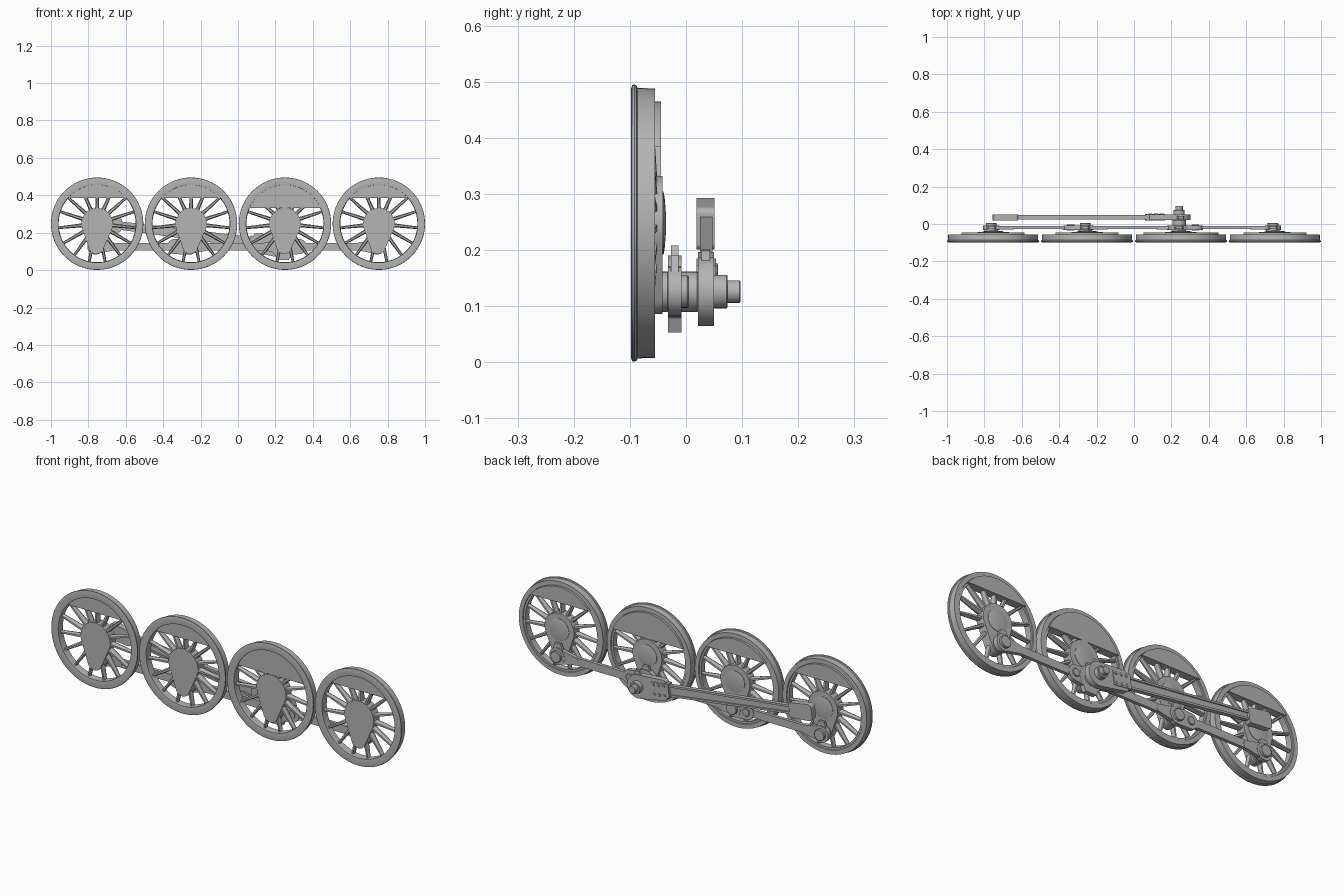
import bpy, bmesh, math
from mathutils import Vector
from mathutils.geometry import convex_hull_2d

if "Cube" in bpy.data.objects:
    bpy.data.objects.remove(bpy.data.objects["Cube"])

steel = bpy.data.materials.new("steel_grey")
steel.diffuse_color = (0.46, 0.46, 0.46, 1)
steel.use_nodes = True
steel.node_tree.nodes["Principled BSDF"].inputs["Base Color"].default_value = steel.diffuse_color


def finish(name, bm, smooth=0):
    bmesh.ops.recalc_face_normals(bm, faces=bm.faces)
    me = bpy.data.meshes.new(name)
    bm.to_mesh(me)
    bm.free()
    me.materials.append(steel)
    ob = bpy.data.objects.new(name, me)
    bpy.context.collection.objects.link(ob)
    if smooth:
        bpy.ops.object.select_all(action='DESELECT')
        ob.select_set(True)
        bpy.context.view_layer.objects.active = ob
        bpy.ops.object.shade_smooth_by_angle(angle=math.radians(smooth))
    return ob


def add_prism(bm, pts, y0, y1):
    """Extrude an x/z outline from y0 to y1."""
    a = [bm.verts.new((x, y0, z)) for x, z in pts]
    b = [bm.verts.new((x, y1, z)) for x, z in pts]
    bm.faces.new(a)
    bm.faces.new(b[::-1])
    for i in range(len(a)):
        j = (i + 1) % len(a)
        bm.faces.new((a[i], a[j], b[j], b[i]))


def prism(name, pts, y0, y1, smooth=0):
    bm = bmesh.new()
    add_prism(bm, pts, y0, y1)
    return finish(name, bm, smooth)


def hull(*circles, n=32):
    """Convex outline around circles (x, z, radius)."""
    pts = [Vector((x + r * math.cos(math.tau * i / n), z + r * math.sin(math.tau * i / n)))
           for x, z, r in circles for i in range(n)]
    return [pts[i][:] for i in convex_hull_2d(pts)]


def lathe(name, x, z, profile, n=32, closed=False, smooth=30):
    """Revolve (radius, y) points about the y axis through x, z."""
    bm = bmesh.new()
    rings = [[bm.verts.new((x + r * math.cos(math.tau * i / n), y, z + r * math.sin(math.tau * i / n)))
              for i in range(n)] for r, y in profile]
    for k in range(len(rings) if closed else len(rings) - 1):
        a, b = rings[k], rings[(k + 1) % len(rings)]
        for i in range(n):
            j = (i + 1) % n
            bm.faces.new((a[i], a[j], b[j], b[i]))
    if not closed:
        bm.faces.new(rings[0])
        bm.faces.new(rings[-1])
    return finish(name, bm, smooth)


def pin(name, x, z, r, y0, y1):
    c = 0.002
    return lathe(name, x, z, [(r, y0), (r, y1 - c), (r - c, y1)], n=24)


CZ, PZ, DX = 0.248, 0.126, -0.01       # axle height, crank pin height, pin x offset
WHEELS = [-0.753, -0.251, 0.251, 0.753]
PINS = [x + DX for x in WHEELS]

for k, wx in enumerate(WHEELS):
    n, px, main = k + 1, PINS[k], k == 2
    # tyre with flange on the inner side
    lathe(f"wheel_rim_{n}", wx, CZ,
          [(0.208, -0.094), (0.240, -0.098), (0.246, -0.096), (0.247, -0.092), (0.245, -0.088),
           (0.241, -0.086), (0.240, -0.055), (0.218, -0.055), (0.216, -0.058), (0.206, -0.058)],
          n=64, closed=True)
    # fifteen tapered spokes, one straight up
    bm = bmesh.new()
    for s in range(15):
        a = math.pi / 2 + math.tau * s / 15
        d, t = Vector((math.cos(a), math.sin(a))), Vector((-math.sin(a), math.cos(a)))
        rings = []
        for r, w, y0, y1 in ((0.06, 0.011, -0.086, -0.05), (0.212, 0.007, -0.082, -0.060)):
            ym = (y0 + y1) / 2
            ring = []
            for u, y in ((-w, ym), (-w * 0.5, y0), (w * 0.5, y0), (w, ym), (w * 0.5, y1), (-w * 0.5, y1)):
                p = d * r + t * u
                ring.append(bm.verts.new((wx + p.x, y, CZ + p.y)))
            rings.append(ring)
        bm.faces.new(rings[0])
        bm.faces.new(rings[1])
        for i in range(6):
            j = (i + 1) % 6
            bm.faces.new((rings[0][i], rings[0][j], rings[1][j], rings[1][i]))
    finish(f"spokes_{n}", bm)
    # counterweight: circle segment above a chord, larger on the driven wheel
    chord, R = (0.085 if main else 0.137), 0.217
    h = math.acos(chord / R)
    arc = [(wx + R * math.sin(-h + 2 * h * i / 24), CZ + R * math.cos(-h + 2 * h * i / 24))
           for i in range(25)]
    prism(f"counterweight_{n}", arc, -0.088, -0.045, 30)
    # egg-shaped hub and crank boss
    prism(f"hub_{n}", hull((wx, CZ, 0.084), (px + 0.005, PZ, 0.04)), -0.088, -0.042, 30)
    lathe(f"axle_end_{n}", wx, CZ, [(0.056, -0.045), (0.056, -0.040), (0.045, -0.038), (0.02, -0.036)])
    # crank pin with inner collar and outer cap
    pin(f"crank_pin_{n}", px, PZ, 0.024, -0.06, 0.0)
    pin(f"pin_collar_{n}", px, PZ, 0.036, -0.045, -0.031)
    pin(f"pin_cap_{n}", px, PZ, 0.029, -0.012, 0.005)
    # coupling rod eye, oil cup and bottom lug
    r = 0.064 if main else 0.043
    prism(f"rod_eye_{n}", hull((px, PZ, r)), -0.032, -0.008, 30)
    top = 0.208 if main else 0.19
    prism(f"oil_cup_{n}", [(px - 0.03, PZ + r * 0.6), (px + 0.03, PZ + r * 0.6),
                           (px + 0.016, top), (px - 0.016, top)], -0.027, -0.013)
    if main:
        prism("rod_eye_lug", [(px - 0.045, 0.085), (px - 0.03, 0.053),
                              (px + 0.03, 0.053), (px + 0.045, 0.085)], -0.032, -0.008)

# coupling rod: slim bars, flared towards each eye
for k in range(3):
    a, b = PINS[k], PINS[k + 1]
    prism(f"coupling_rod_{k + 1}", [(a, PZ - 0.02), (b, PZ - 0.02), (b, PZ + 0.02), (a, PZ + 0.02)],
          -0.028, -0.011)
for k, px in enumerate(PINS):
    for s in (-1, 1):
        if -0.78 < px + s * 0.1 < 0.76:
            prism(f"rod_flare_{k + 1}_{'left' if s < 0 else 'right'}",
                  hull((px, PZ, 0.040), (px + s * 0.10, PZ, 0.02)), -0.0295, -0.0095, 30)

# knuckle joints next to the two middle pins
for n, (px, kx, r) in enumerate(((PINS[1], -0.338, 0.044), (PINS[2], 0.328, 0.050)), 1):
    prism(f"knuckle_{n}", hull((px, PZ, r), (kx, PZ, 0.040)), -0.031, -0.009, 30)
    pin(f"knuckle_pin_{n}", kx, PZ, 0.02, -0.036, -0.003)

# long driven crank pin carrying the main rod
MX = PINS[2]
pin("main_pin", MX, PZ, 0.036, -0.01, 0.022)
pin("main_pin_washer", MX, PZ, 0.030, 0.02, 0.074)
pin("main_pin_end", MX, PZ, 0.020, 0.07, 0.0975)

# main rod, described along its own axis from big end (u = 0) to small end (u = L)
SX, SZ = -0.70, 0.247
axis = Vector((SX - MX, SZ - PZ))
L = axis.length
axis.normalize()
up = Vector((axis.y, -axis.x))         # points upward


def along(pts):
    return [(MX + axis.x * u + up.x * v, PZ + axis.y * u + up.y * v) for u, v in pts]


def rod_part(name, pts, y0, y1, smooth=0):
    return prism(name, along(pts), y0, y1, smooth)


# fluted shank: thin web between two flanges
u0, u1, h0, h1 = 0.12, L - 0.06, 0.030, 0.022
rod_part("main_rod_web", [(u0, -h0), (u1, -h1), (u1, h1), (u0, h0)], 0.032, 0.040)
for name, s in (("upper", 1), ("lower", -1)):
    rod_part(f"main_rod_{name}_flange", [(u0, s * h0), (u1, s * h1), (u1, s * (h1 - 0.010)),
                                         (u0, s * (h0 - 0.010))], 0.025, 0.047)
# big end strap with wedge block and bolts
rod_part("big_end", hull((0, 0, 0.061), (0.03, 0, 0.058))
         and [(u, v) for u, v in hull((0.0, 0.0, 0.061), (0.15, 0.038, 0.014), (0.15, -0.038, 0.014))],
         0.021, 0.050, 30)
rod_part("big_end_block", [(0.08, -0.036), (0.18, -0.036), (0.18, 0.036), (0.08, 0.036)], 0.0185, 0.0535)
for i, u in enumerate((0.095, 0.125, 0.155)):
    for j, v in enumerate((-0.024, 0.024)):
        x, z = along([(u, v)])[0]
        pin(f"big_end_bolt_{i + 1}_{j + 1}", x, z, 0.007, 0.05, 0.057)
rod_part("big_end_oil_cup", [(-0.02, 0.05), (0.02, 0.05), (0.014, 0.075), (-0.014, 0.075)], 0.028, 0.043)
# small end: rounded block
rod_part("small_end", hull((L - 0.065, 0.026, 0.012), (L - 0.065, -0.026, 0.012),
                           (L + 0.033, 0.022, 0.020), (L + 0.033, -0.022, 0.020)), 0.019, 0.051, 30)
